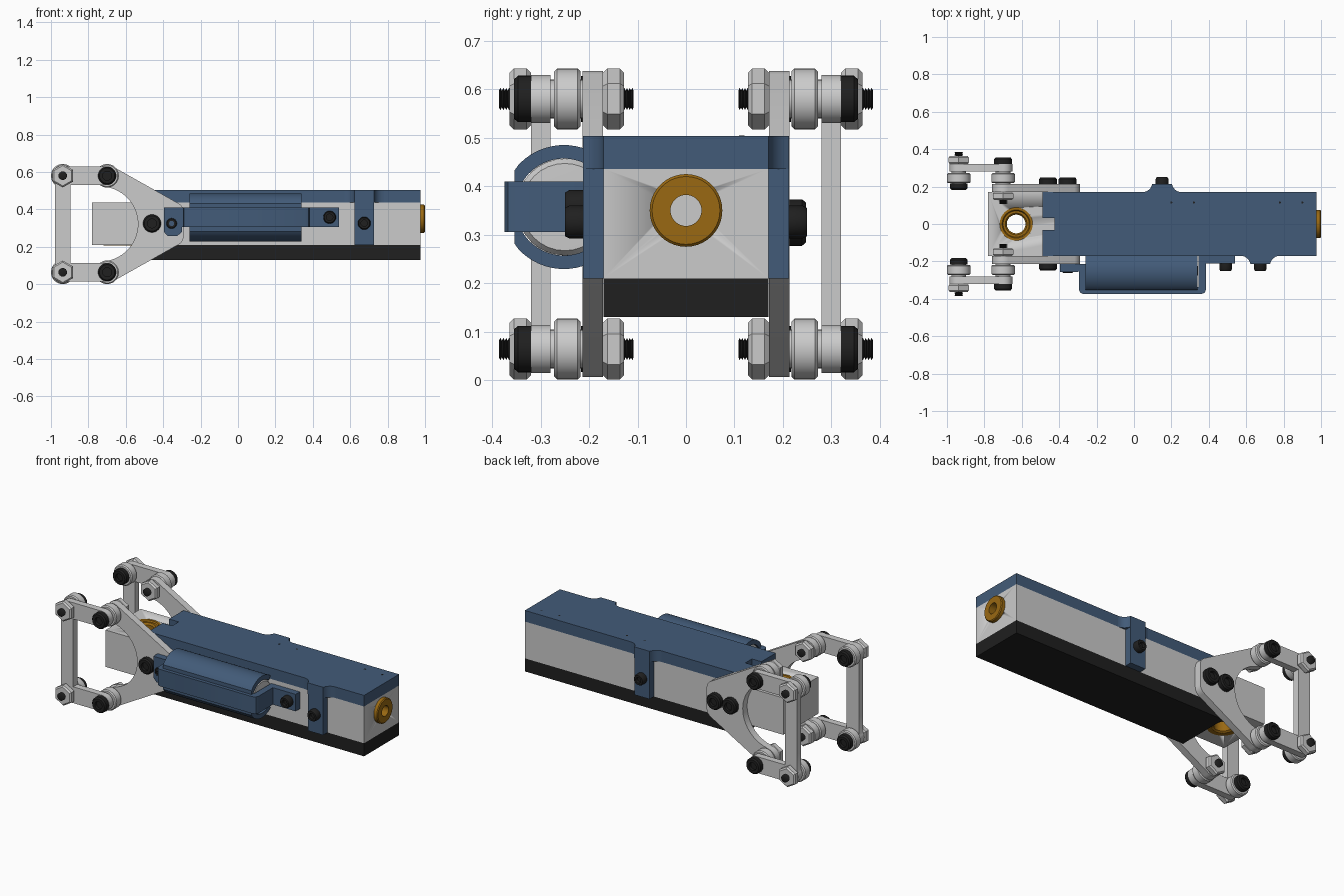
import bpy, bmesh, math
from mathutils import Vector

if "Cube" in bpy.data.objects:
    bpy.data.objects.remove(bpy.data.objects["Cube"])

def material(name, col):
    m = bpy.data.materials.new(name)
    m.diffuse_color = (*col, 1)
    m.use_nodes = True
    m.node_tree.nodes["Principled BSDF"].inputs["Base Color"].default_value = m.diffuse_color
    return m

BLUE = material("blue", (0.055, 0.105, 0.19))
BLACK = material("black", (0.014, 0.014, 0.014))
BRASS = material("brass", (0.32, 0.14, 0.006))

def finish(name, bm, mat=None, smooth=True):
    bmesh.ops.remove_doubles(bm, verts=bm.verts, dist=1e-5)
    bmesh.ops.recalc_face_normals(bm, faces=bm.faces)
    me = bpy.data.meshes.new(name)
    bm.to_mesh(me)
    bm.free()
    ob = bpy.data.objects.new(name, me)
    bpy.context.collection.objects.link(ob)
    if mat:
        me.materials.append(mat)
    if smooth:
        bpy.ops.object.select_all(action='DESELECT')
        ob.select_set(True)
        bpy.context.view_layer.objects.active = ob
        bpy.ops.object.shade_smooth_by_angle(angle=math.radians(35))
    return ob

# 2D outline (u, v) extruded from a to b along the named axis
PLACE = {'x': lambda u, v, t: (t, u, v),
         'y': lambda u, v, t: (u, t, v),
         'z': lambda u, v, t: (u, v, t)}

def extrude(name, pts, axis, a, b, mat=None):
    bm = bmesh.new()
    lo = [bm.verts.new(PLACE[axis](u, v, a)) for u, v in pts]
    hi = [bm.verts.new(PLACE[axis](u, v, b)) for u, v in pts]
    bm.faces.new(lo)
    bm.faces.new(hi[::-1])
    for i in range(len(pts)):
        j = (i + 1) % len(pts)
        bm.faces.new((lo[i], lo[j], hi[j], hi[i]))
    return finish(name, bm, mat)

def box(name, x, y, z, mat=None):
    return extrude(name, [(x[0], y[0]), (x[1], y[0]), (x[1], y[1]), (x[0], y[1])],
                   'z', z[0], z[1], mat)

# Profile (radius, position along axis) revolved around the axis at centre (cu, cv)
def lathe(name, prof, axis, cu, cv, mat=None, segs=32, sign=1, closed=False):
    bm = bmesh.new()
    rings = []
    for r, t in prof:
        if r == 0:
            rings.append([bm.verts.new(PLACE[axis](cu, cv, sign * t))] * segs)
            continue
        ring = []
        for i in range(segs):
            a = math.pi / 2 + math.tau * i / segs
            ring.append(bm.verts.new(PLACE[axis](cu + r * math.cos(a), cv + r * math.sin(a), sign * t)))
        rings.append(ring)
    pairs = list(zip(rings, rings[1:])) + ([(rings[-1], rings[0])] if closed else [])
    for p, q in pairs:
        for i in range(segs):
            j = (i + 1) % segs
            f = list(dict.fromkeys((p[i], p[j], q[j], q[i])))
            if len(f) > 2:
                bm.faces.new(f)
    return finish(name, bm, mat)

def arc(cx, cy, r, a0, a1, n=12):
    return [(cx + r * math.cos(math.radians(a0 + (a1 - a0) * i / n)),
             cy + r * math.sin(math.radians(a0 + (a1 - a0) * i / n))) for i in range(n + 1)]

# Screw head with socket: t0 = seat, t1 = top
def head(name, x, z, r, t0, t1, s):
    m = t1 + (t0 - t1) * 0.5
    e = t1 + (t0 - t1) * 0.25
    lathe(name, [(0, t0), (r, t0), (r, e), (r * .85, t1), (r * .5, t1), (r * .5, m), (0, m)],
          'y', x, z, BLACK, 32, s)

def nut(name, x, z, t0, t1, s):
    c = (t1 - t0) * .2
    lathe(name, [(0, t0), (.054, t0), (.063, t0 + c), (.063, t1 - c), (.054, t1), (0, t1)],
          'y', x, z, None, 6, s)

def threaded_stud(name, x, z, t0, t1, s):
    n = 8
    prof = [(0, t0)]
    for i in range(n + 1):
        prof.append((.023 if i % 2 else .017, t0 + (t1 - t0) * i / n))
    lathe(name, prof + [(0, t1)], 'y', x, z, BLACK, 16, s)

def roller(name, x, z, s):
    lathe(name, [(0, .214), (.04, .214), (.04, .218), (.057, .218), (.063, .224), (.063, .266),
                 (.057, .272), (.04, .272), (.04, .282), (0, .282)], 'y', x, z, None, 32, s)

# Main bar with bores for the two bushings
bar = box("main_bar", (-.78, .975), (-.17, .17), (.21, .436))
for name, prof, ax, c in (("pivot_bore_cutter", [(0, .1), (.088, .1), (.088, .6), (0, .6)], 'z', (-.63, 0)),
                          ("end_bore_cutter", [(0, .8), (.034, .8), (.034, 1.1), (0, 1.1)], 'x', (0, .35))):
    cut = lathe(name, prof, ax, *c)
    cut.hide_render = True
    mod = bar.modifiers.new(name, 'BOOLEAN')
    mod.operation = 'DIFFERENCE'
    mod.object = cut
    mod.solver = 'EXACT'
    bpy.context.view_layer.objects.active = bar
    bpy.ops.object.modifier_apply(modifier=name)
    bpy.data.objects.remove(cut)

lathe("pivot_bushing", [(.05, .215), (.06, .208), (.088, .208), (.088, .438), (.075, .438),
                        (.07, .43), (.058, .43), (.05, .42)], 'z', -.63, 0, BRASS, 40, closed=True)
lathe("end_bushing", [(.075, .97), (.075, .995), (.07, 1), (.032, 1), (.032, .82), (.034, .82), (.034, .97)],
      'x', 0, .35, BRASS, 40, closed=True)

# Bottom pad and top cover with end notch
box("bottom_pad", (-.49, .975), (-.17, .17), (.13, .21), BLACK)
extrude("top_cover", [(-.49, -.17), (.975, -.17), (.975, .17), (-.49, .17), (-.49, .032),
                      (-.425, .032), (-.425, -.032), (-.49, -.032)], 'z', .436, .504, BLUE)
for x in (.2, .32, .78, .9):
    lathe("cover_pin_hole", [(0, .503), (.006, .503), (.006, .5045), (0, .5045)], 'z', x, .115, BLACK, 12)

# Cover straps folding down each side, with flared roots
for s, x, side in ((-1, .675, "front"), (1, .15, "back")):
    box(side + "_strap", (x - .052, x + .052), sorted((s * .17, s * .213)), (.21, .504), BLUE)
    flare = arc(x - .105, .223, .053, -90, -10, 6) + arc(x + .105, .223, .053, 190, 270, 6)
    extrude(side + "_strap_root", [(u, s * min(v, .213)) for u, v in flare], 'z', .436, .504, BLUE)
    head(side + "_strap_screw", x, .326, .034, .213, .25, s)

# Side plates, C-shaped links, rollers and fasteners
ZT, ZB, ZC, XA, XB = .58, .064, .322, -.70, -.937
plate = (arc(-.345, .384, .055, 0, 61, 6) + arc(XA, ZT, .058, 61, 270, 16)
         + arc(-.735, ZC, .2, 78, -78, 28) + arc(XA, ZB, .058, 90, 299, 16)
         + arc(-.345, .26, .055, 299, 360, 6))
link = (arc(XA, ZT, .05, -90, 90, 14) + arc(XB, ZT, .05, 90, 216, 10) + arc(XB, ZB, .05, 144, 270, 10)
        + arc(XA, ZB, .05, -90, 90, 14) + [(-.895, ZB + .05), (-.895, ZT - .05)])
for s, side in ((-1, "front"), (1, "back")):
    extrude(side + "_side_plate", plate, 'y', s * .171, s * .214)
    extrude(side + "_link_frame", link, 'y', s * .28, s * .32)
    for z in (ZT, ZB):
        roller(side + "_inner_roller", XA, z, s)
        roller(side + "_outer_roller", XB, z, s)
        nut(side + "_inner_nut", XA, z, .128, .171, s)
        nut(side + "_outer_nut", XB, z, .32, .364, s)
        head(side + "_inner_bolt", XA, z, .048, .32, .355, s)
        head(side + "_outer_bolt", XB, z, .047, .217, .183, s)
        threaded_stud(side + "_inner_stud", XA, z, .13, .108, s)
        threaded_stud(side + "_outer_stud", XB, z, .362, .386, s)
    head(side + "_plate_bolt", -.46, .325, .048, .214, .248, s)
head("back_plate_second_bolt", -.355, .325, .048, .214, .248, 1)

# Side canister: half sleeve, inner cylinder, holding strap
CY, CZ = -.252, .357
outer = [(max(y, -.354), z) for y, z in arc(CY, CZ, .128, 50, 310, 36)]
sleeve = outer + arc(CY, CZ, .1, 310, 50, 36)
extrude("canister_sleeve", sleeve, 'x', -.26, .34, BLUE)
lathe("canister", [(0, -.25), (.1, -.25), (.1, .325), (.09, .338), (0, .342)], 'x', CY + .002, CZ)
extrude("canister_strap", [(-.395, -.215), (-.395, -.255), (-.295, -.255), (-.295, -.35), (-.288, -.367),
                           (-.27, -.375), (.36, -.375), (.378, -.367), (.385, -.35), (.385, -.212),
                           (.54, -.212), (.54, -.171), (.345, -.171), (.345, -.337), (-.26, -.337),
                           (-.26, -.215)], 'z', .306, .41, BLUE)
extrude("strap_ear", [(-.396, .411), (-.396, .28), (-.375, .257), (-.325, .257), (-.3, .28), (-.3, .411)],
        'y', -.256, -.214, BLUE)
head("strap_ear_screw", -.355, .325, .028, .25, .262, -1)
head("strap_tab_screw", .49, .358, .034, .212, .25, -1)
